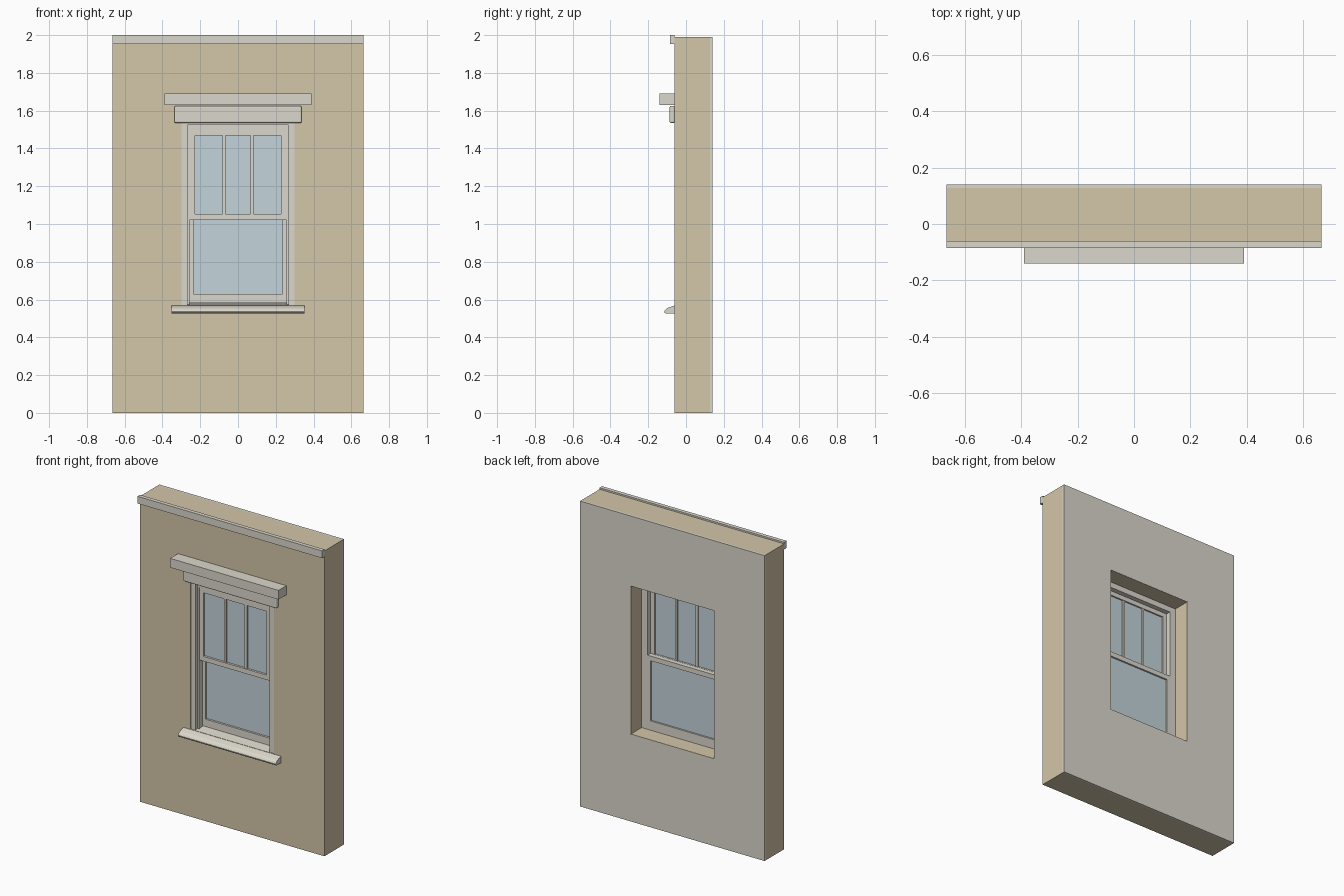
import bpy
import bmesh

if "Cube" in bpy.data.objects:
    bpy.data.objects.remove(bpy.data.objects["Cube"])


def material(name, srgb):
    m = bpy.data.materials.new(name)
    lin = [c / 12.92 if c <= 0.04045 else ((c + 0.055) / 1.055) ** 2.4 for c in srgb]
    m.diffuse_color = (*lin, 1.0)
    m.use_nodes = True
    m.node_tree.nodes["Principled BSDF"].inputs["Base Color"].default_value = m.diffuse_color
    return m


TAN = material("tan_siding", (0.83, 0.775, 0.66))
TRIM = material("warm_white_trim", (0.86, 0.845, 0.80))
GLASS = material("pale_blue_glass", (0.765, 0.83, 0.86))


def finish(name, bm, mat, bevel=0.0):
    bmesh.ops.recalc_face_normals(bm, faces=bm.faces)
    mesh = bpy.data.meshes.new(name)
    bm.to_mesh(mesh)
    bm.free()
    mesh.materials.append(mat)
    ob = bpy.data.objects.new(name, mesh)
    bpy.context.collection.objects.link(ob)
    if bevel:
        mod = ob.modifiers.new("soft_edges", 'BEVEL')
        mod.width = bevel
        mod.segments = 3
    return ob


def box(name, x, y, z, mat, bevel=0.0):
    """Box from (min, max) ranges."""
    bm = bmesh.new()
    bmesh.ops.create_cube(bm, size=1.0)
    for v in bm.verts:
        for i, r in enumerate((x, y, z)):
            v.co[i] = r[0] if v.co[i] < 0 else r[1]
    return finish(name, bm, mat, bevel)


def ring(name, outer, inner, y, mat):
    """Rectangular frame; outer and inner are (half width, bottom, top)."""
    bm = bmesh.new()

    def loop(rect, yy):
        w, b, t = rect
        return [bm.verts.new((px, yy, pz)) for px, pz in ((-w, b), (w, b), (w, t), (-w, t))]

    of, nf = loop(outer, y[0]), loop(inner, y[0])
    ob, nb = loop(outer, y[1]), loop(inner, y[1])
    for a, b in ((of, nf), (nf, nb), (nb, ob), (ob, of)):
        for i in range(4):
            j = (i + 1) % 4
            bm.faces.new((a[i], a[j], b[j], b[i]))
    return finish(name, bm, mat)


def extrude_x(name, profile, half, mat):
    """Sweep a (y, z) profile along x."""
    bm = bmesh.new()
    left = [bm.verts.new((-half, y, z)) for y, z in profile]
    right = [bm.verts.new((half, y, z)) for y, z in profile]
    bm.faces.new(left)
    bm.faces.new(right)
    n = len(profile)
    for i in range(n):
        j = (i + 1) % n
        bm.faces.new((left[i], left[j], right[j], right[i]))
    return finish(name, bm, mat)


# Wall with inner plaster lining, both cut by the window opening
OPENING = (0.30, 0.568, 1.535)
WALL = (0.665, 0.0, 1.99)
ring("wall", WALL, OPENING, (-0.06, 0.127), TAN)
ring("plaster_lining", WALL, OPENING, (0.127, 0.141), TRIM)
ring("opening_lining", OPENING, (0.2985, 0.5695, 1.5335), (0.025, 0.1405), TAN)

# Trim boards on the front of the wall
box("top_band", (-0.665, 0.665), (-0.086, -0.06), (1.953, 2.0), TRIM)
box("head_cap", (-0.39, 0.39), (-0.141, -0.06), (1.63, 1.69), TRIM)
box("head_board", (-0.337, 0.337), (-0.087, -0.06), (1.535, 1.625), TRIM, 0.008)

# Outer sill with rounded nose
extrude_x("outer_sill", [(-0.06, 0.525), (-0.106, 0.525), (-0.114, 0.531), (-0.115, 0.538),
                         (-0.108, 0.548), (-0.095, 0.557), (-0.06, 0.568)], 0.352, TRIM)

# Window frame, casing and sloping inner sill
ring("casing", OPENING, (0.268, 0.57, 1.525), (-0.057, -0.03), TRIM)
ring("window_frame", OPENING, (0.256, 0.573, 1.497), (-0.035, 0.03), TRIM)
extrude_x("frame_sill", [(-0.06, 0.565), (-0.06, 0.57), (0.03, 0.583), (0.03, 0.565)], 0.299, TRIM)

# Upper sash (outside) and lower sash (inside)
ring("upper_sash", (0.256, 1.022, 1.497), (0.228, 1.053, 1.468), (-0.032, -0.002), TRIM)
box("upper_glass", (-0.23, 0.23), (-0.018, -0.012), (1.05, 1.47), GLASS)
for side in (-1, 1):
    x = side * 0.075
    box("glazing_bar", (x - 0.008, x + 0.008), (-0.028, -0.004), (1.05, 1.47), TRIM)
ring("lower_sash", (0.256, 0.582, 1.053), (0.235, 0.63, 1.022), (0.0, 0.03), TRIM)
box("lower_glass", (-0.237, 0.237), (0.013, 0.019), (0.628, 1.024), GLASS)
